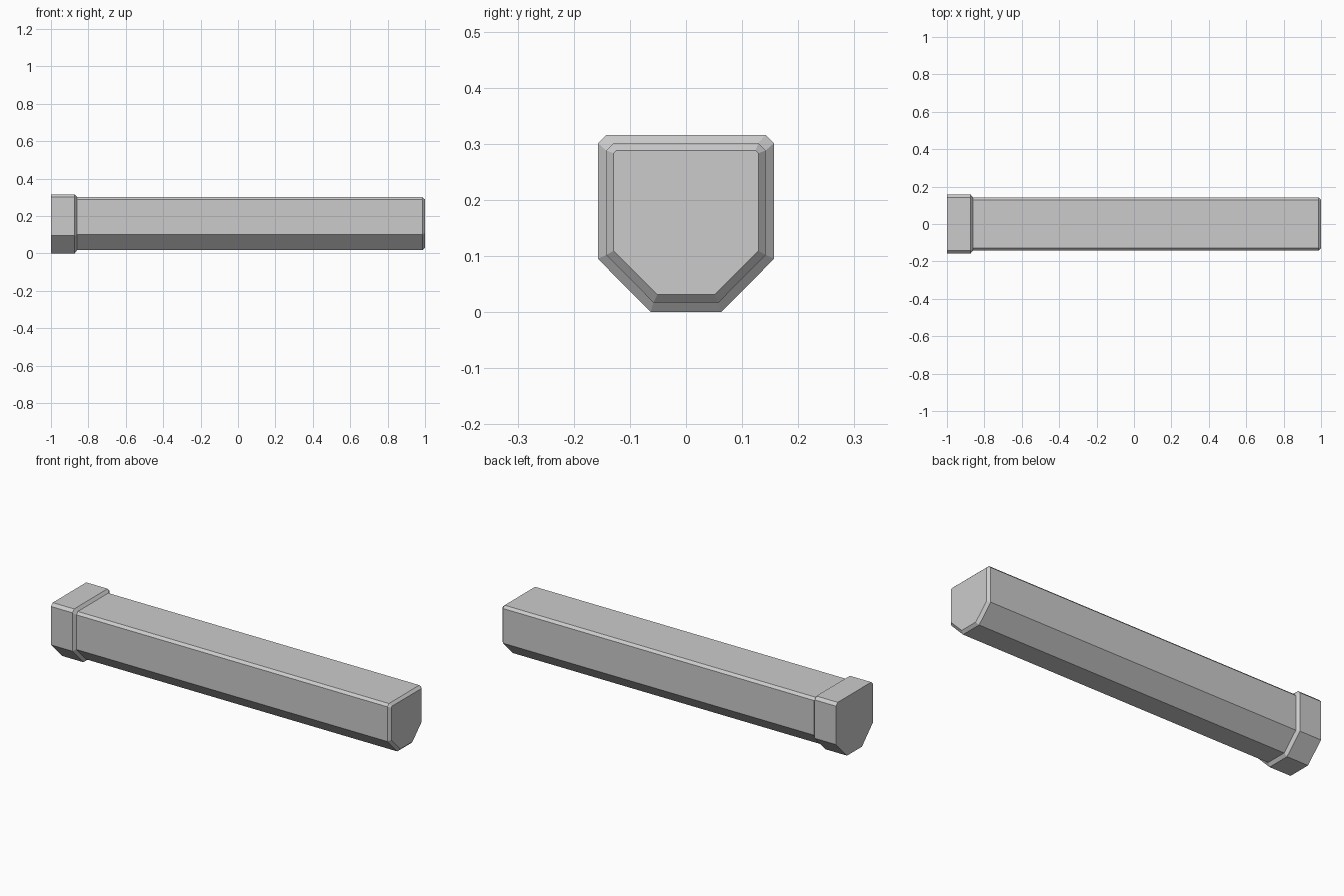
import bpy
import bmesh

if "Cube" in bpy.data.objects:
    bpy.data.objects.remove(bpy.data.objects["Cube"])

grey = bpy.data.materials.new("plain_grey")
grey.diffuse_color = (0.6, 0.6, 0.6, 1)
grey.use_nodes = True
grey.node_tree.nodes["Principled BSDF"].inputs["Base Color"].default_value = grey.diffuse_color


def section(half, top, chamfer, corner_z, foot, bottom):
    """Cross-section with chamfered top corners and a tapered underside."""
    right = [(foot, bottom), (half, corner_z), (half, top - chamfer), (half - chamfer, top)]
    return right + [(-y, z) for y, z in reversed(right)]


def loft(name, stations):
    """Skin a closed solid through sections placed along x."""
    bm = bmesh.new()
    rings = [[bm.verts.new((x, y, z)) for y, z in pts] for x, pts in stations]
    for a, b in zip(rings, rings[1:]):
        for i in range(len(a)):
            j = (i + 1) % len(a)
            bm.faces.new((a[i], a[j], b[j], b[i]))
    bm.faces.new(rings[0])
    bm.faces.new(rings[-1])
    bmesh.ops.recalc_face_normals(bm, faces=bm.faces[:])
    mesh = bpy.data.meshes.new(name)
    bm.to_mesh(mesh)
    bm.free()
    mesh.materials.append(grey)
    obj = bpy.data.objects.new(name, mesh)
    bpy.context.collection.objects.link(obj)


collar_section = section(0.157, 0.316, 0.015, 0.095, 0.063, 0.0)
beam_section = section(0.142, 0.301, 0.013, 0.102, 0.058, 0.017)
tip_section = section(0.129, 0.288, 0.005, 0.109, 0.051, 0.031)

# Collar at one end, bevelled down to the beam; beam with a bevelled tip
loft("end_collar", [(-1.0, collar_section), (-0.873, collar_section), (-0.86, beam_section)])
loft("beam", [(-0.87, beam_section), (0.986, beam_section), (1.0, tip_section)])
